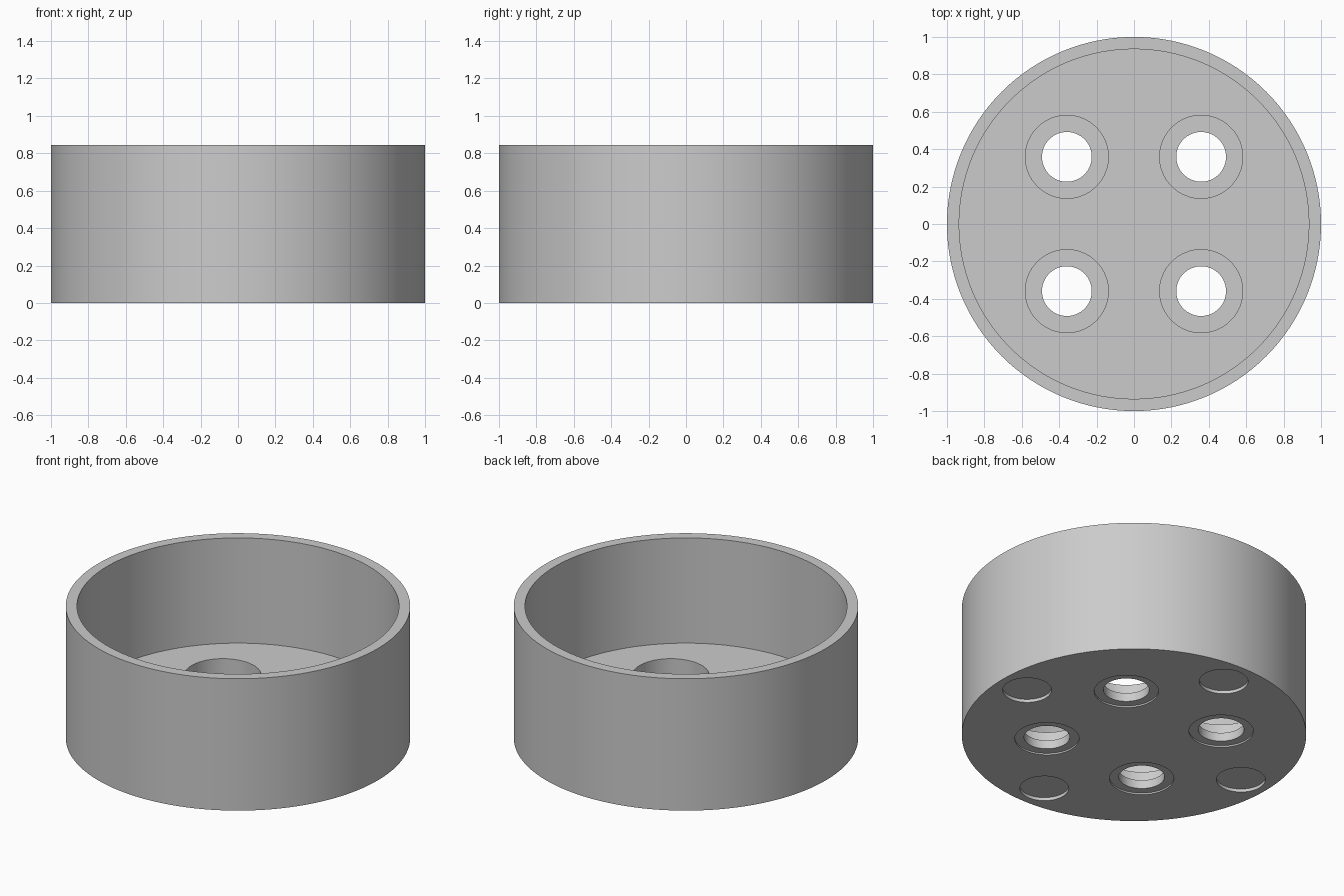
import bpy, bmesh, math
from mathutils import Vector

cube = bpy.data.objects.get("Cube")
if cube:
    bpy.data.objects.remove(cube, do_unlink=True)

HEIGHT, FLOOR = 0.845, 0.171

# Single grey material
grey = bpy.data.materials.new("plain grey")
grey.use_nodes = True
colour = (0.6, 0.6, 0.6, 1)
grey.diffuse_color = colour
grey.node_tree.nodes["Principled BSDF"].inputs["Base Color"].default_value = colour


def lathe(name, profile, centre=(0, 0), sides=128):
    """Solid of revolution; the profile starts and ends on the axis."""
    bm = bmesh.new()
    rings = []
    for r, z in profile:
        ring = []
        for i in range(sides):
            a = math.tau * i / sides
            ring.append(bm.verts.new((centre[0] + r * math.cos(a),
                                      centre[1] + r * math.sin(a), z)))
        rings.append(ring)
    for low, high in zip(rings, rings[1:]):
        for i in range(sides):
            j = (i + 1) % sides
            bm.faces.new((low[i], low[j], high[j], high[i]))
    bm.faces.new(rings[0][::-1])
    bm.faces.new(rings[-1])
    bmesh.ops.recalc_face_normals(bm, faces=bm.faces)
    mesh = bpy.data.meshes.new(name)
    bm.to_mesh(mesh)
    bm.free()
    mesh.materials.append(grey)
    obj = bpy.data.objects.new(name, mesh)
    bpy.context.collection.objects.link(obj)
    return obj


# Open round cup: outer wall, rim, inner wall, floor
cup = lathe("round_cup", [(1, 0), (1, HEIGHT), (0.935, HEIGHT), (0.935, FLOOR)])

cutters = []
# Stepped screw holes: shallow underside ring, bore, deep counterbore
for sx in (-1, 1):
    for sy in (-1, 1):
        cutters.append(lathe("hole_cutter", [
            (0.187, -0.05), (0.187, 0.01), (0.133, 0.01),
            (0.133, 0.065), (0.222, 0.065), (0.222, 0.3)],
            (0.359 * sx, 0.359 * sy), 64))

# Shallow foot recesses under the base
for k in range(4):
    a = k * math.pi / 2
    cutters.append(lathe("foot_recess_cutter", [(0.142, -0.05), (0.142, 0.02)],
                         (0.81 * math.cos(a), 0.81 * math.sin(a)), 64))

# Cut everything, bake the result and drop the cutters
for cutter in cutters:
    cutter.hide_render = True
    mod = cup.modifiers.new("cut", 'BOOLEAN')
    mod.operation = 'DIFFERENCE'
    mod.solver = 'EXACT'
    mod.object = cutter
graph = bpy.context.evaluated_depsgraph_get()
baked = bpy.data.meshes.new_from_object(cup.evaluated_get(graph))
cup.modifiers.clear()
cup.data = baked
for cutter in cutters:
    bpy.data.objects.remove(cutter, do_unlink=True)

# Smooth round walls, sharp edges
bpy.ops.object.select_all(action='DESELECT')
cup.select_set(True)
bpy.context.view_layer.objects.active = cup
bpy.ops.object.shade_smooth_by_angle(angle=math.radians(30))
